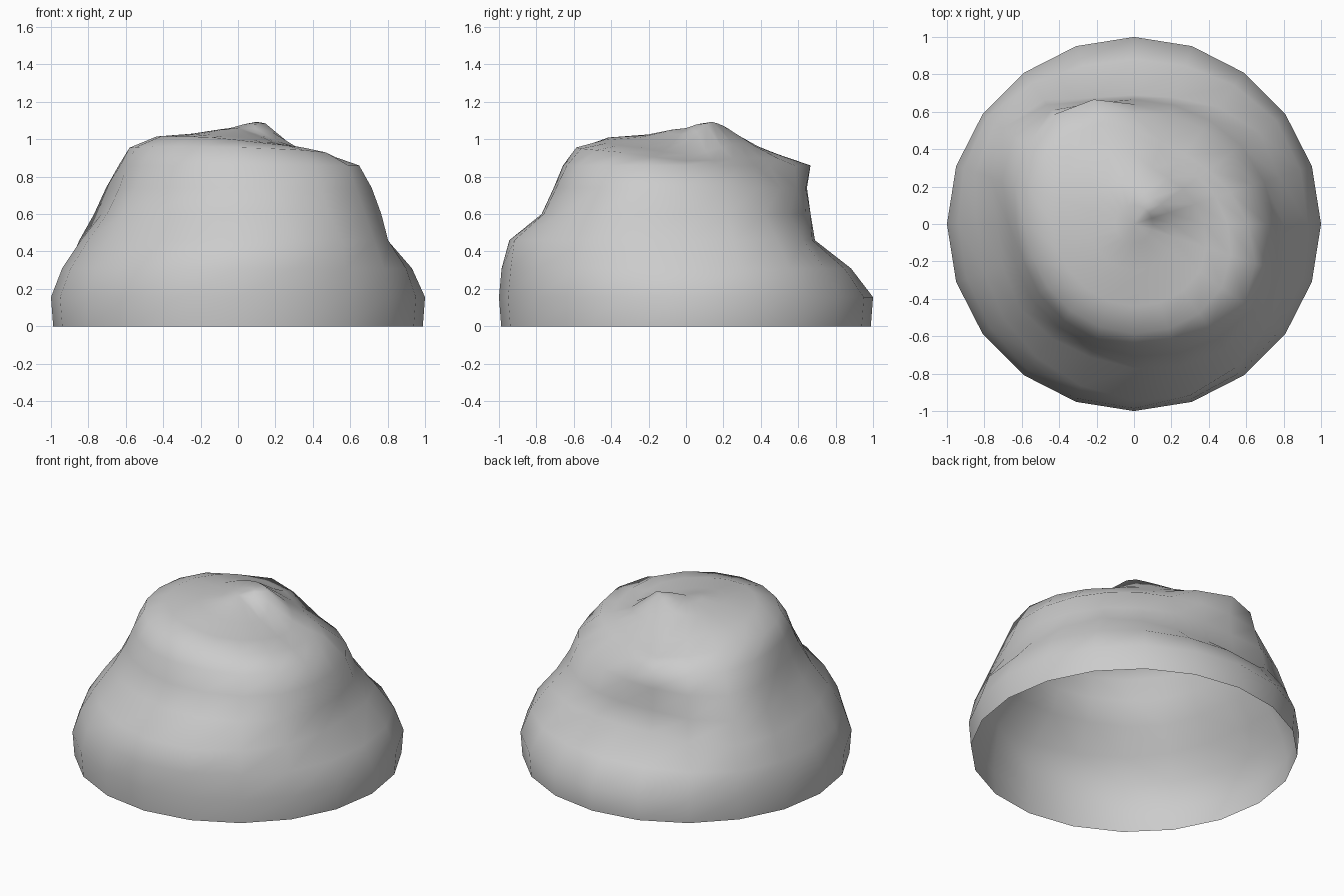
import bpy, bmesh, math

SEG = 20
SIDE_Z = [0.31, 0.46, 0.60, 0.74, 0.86]   # heights of the side rings
# One profile per 36 degrees, starting at +x, going anticlockwise:
# five side radii, shoulder radius and height, heights of two cap rings
PROFILES = [
    [0.93, 0.80, 0.76, 0.71, 0.61, 0.50, 0.885, 0.92, 0.99],  # right
    [0.94, 0.83, 0.71, 0.65, 0.49, 0.43, 0.895, 0.955, 1.085],# slope under the peak
    [0.89, 0.71, 0.67, 0.62, 0.47, 0.42, 0.90, 0.98, 1.085],  # back hollow
    [0.89, 0.71, 0.69, 0.68, 0.70, 0.57, 0.90, 0.95, 1.05],   # overhanging knob
    [0.97, 0.92, 0.87, 0.80, 0.71, 0.59, 0.95, 1.00, 1.035],  # back left
    [0.94, 0.84, 0.73, 0.67, 0.63, 0.58, 0.955, 1.015, 1.03], # left
    [0.95, 0.86, 0.76, 0.68, 0.63, 0.57, 0.96, 1.015, 1.03],  # front left
    [0.98, 0.91, 0.75, 0.69, 0.65, 0.58, 0.96, 1.01, 1.02],   # front
    [0.985, 0.965, 0.80, 0.73, 0.67, 0.59, 0.95, 0.98, 1.00], # front right
    [0.965, 0.90, 0.84, 0.78, 0.73, 0.58, 0.93, 0.955, 0.98], # right shoulder
]


def profile_at(angle):
    """Smooth periodic blend between the profiles."""
    n = len(PROFILES)
    pos = angle / (2 * math.pi) * n + 1e-9
    i, t = int(pos), pos - int(pos)
    rows = [PROFILES[(i + k) % n] for k in (-1, 0, 1, 2)]
    return [b + 0.5 * t * (c - a + t * (2*a - 5*b + 4*c - d + t * (3*(b - c) + d - a)))
            for a, b, c, d in zip(*rows)]


# Boulder shell, open underneath
bm = bmesh.new()
columns = []
for s in range(SEG):
    ang = 2 * math.pi * s / SEG
    p = profile_at(ang)
    points = [(0.988, 0.0), (1.0, 0.156)] + list(zip(p[:5], SIDE_Z))
    points += [(p[5], p[6]), (p[5] * 0.75, p[7]), (p[5] * 0.42, p[8]),
               (0.10, (p[8] + 1.065) / 2 + 0.005)]
    columns.append([bm.verts.new((r * math.cos(ang), r * math.sin(ang), z)) for r, z in points])
apex = bm.verts.new((0, 0, 1.06))
for s in range(SEG):
    a, b = columns[s], columns[(s + 1) % SEG]
    for k in range(len(a) - 1):
        bm.faces.new((a[k], b[k], b[k + 1], a[k + 1]))
    bm.faces.new((a[-1], b[-1], apex))
for f in bm.faces:
    f.smooth = True

mesh = bpy.data.meshes.new("boulder")
bm.to_mesh(mesh)
bm.free()
bpy.context.collection.objects.link(bpy.data.objects.new("boulder", mesh))
